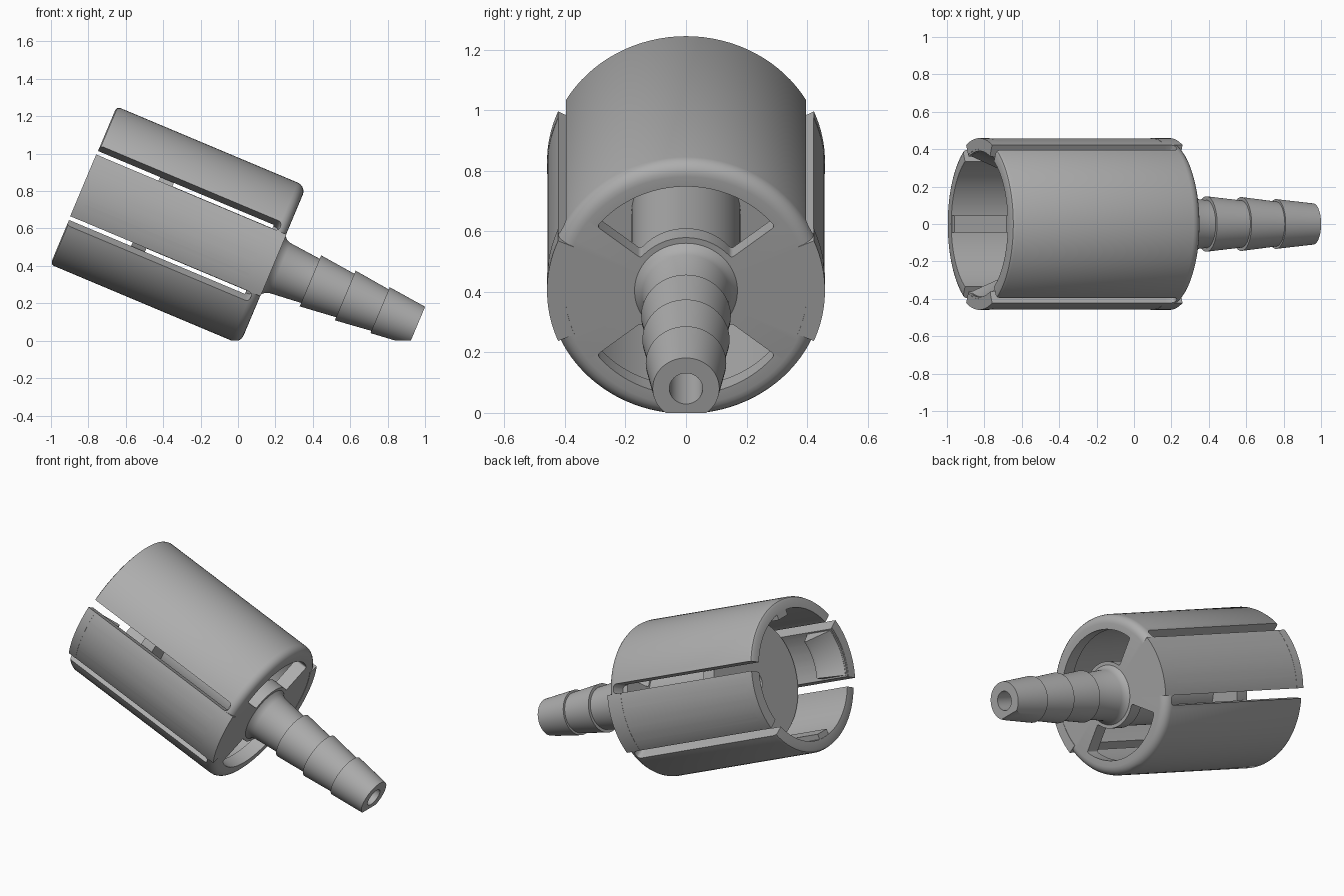
import bpy, bmesh, math
from mathutils import Matrix, Vector

if "Cube" in bpy.data.objects:
    bpy.data.objects.remove(bpy.data.objects["Cube"])

R = 0.458          # outer radius of the socket
SIDE = math.pi / 2  # direction of the side fingers around the axis

grey = bpy.data.materials.new("plain_grey")
grey.use_nodes = True
grey.diffuse_color = (0.42, 0.42, 0.42, 1)
grey.node_tree.nodes["Principled BSDF"].inputs["Base Color"].default_value = (0.42, 0.42, 0.42, 1)


def finish(name, bm):
    bmesh.ops.recalc_face_normals(bm, faces=bm.faces)
    mesh = bpy.data.meshes.new(name)
    bm.to_mesh(mesh)
    bm.free()
    mesh.materials.append(grey)
    ob = bpy.data.objects.new(name, mesh)
    bpy.context.collection.objects.link(ob)
    return ob


def revolve(name, profile, centre=0.0, half=math.pi, steps=96):
    """Sweep a closed (radius, height) outline about the axis, fully or as a sector."""
    full = half >= math.pi
    bm = bmesh.new()
    rows = []
    for i in range(steps if full else steps + 1):
        a = centre - half + 2 * half * i / steps
        rows.append([bm.verts.new((r * math.cos(a), r * math.sin(a), u)) for r, u in profile])
    n = len(profile)
    pairs = list(zip(rows, rows[1:])) + ([(rows[-1], rows[0])] if full else [])
    for p, q in pairs:
        for k in range(n):
            j = (k + 1) % n
            bm.faces.new((p[k], p[j], q[j], q[k]))
    if not full:
        bm.faces.new(rows[0])
        bm.faces.new(rows[-1])
    return finish(name, bm)


def rect(r0, r1, u0, u1):
    return [(r0, u0), (r1, u0), (r1, u1), (r0, u1)]


def box(name, low, high, angle=0.0):
    low, high = Vector(low), Vector(high)
    bm = bmesh.new()
    bmesh.ops.create_cube(bm, size=1)
    bmesh.ops.transform(bm, verts=bm.verts, matrix=Matrix.Rotation(angle, 4, "Z")
                        @ Matrix.Translation((low + high) / 2)
                        @ Matrix.Diagonal((*(high - low), 1)))
    return finish(name, bm)


def apply(ob, mod):
    bpy.ops.object.select_all(action="DESELECT")
    bpy.context.view_layer.objects.active = ob
    ob.select_set(True)
    bpy.ops.object.modifier_apply(modifier=mod.name)


def round_edges(ob, width):
    mod = ob.modifiers.new("round", "BEVEL")
    mod.width, mod.segments = width, 4
    mod.limit_method, mod.angle_limit = "ANGLE", math.radians(40)
    apply(ob, mod)


def combine(ob, other, operation):
    mod = ob.modifiers.new("combine", "BOOLEAN")
    mod.object, mod.operation, mod.solver = other, operation, "EXACT"
    apply(ob, mod)
    bpy.data.objects.remove(other)


# Socket, inner disc and tube, front plate and barbed nozzle in one outline
shoulder = [(R - 0.05 + 0.05 * math.cos(t), 1.05 + 0.05 * math.sin(t))
            for t in (math.pi / 2 * i / 5 for i in range(6))]
outline = [(0.055, 0.36), (0.37, 0.36), (0.37, 0.44), (0.18, 0.44), (0.18, 1.02),
           (0.39, 1.02), (0.39, 0), (R - 0.02, 0), (R - 0.006, 0.006), (R, 0.02)]
outline += shoulder
outline += [(0.17, 1.1), (0.155, 1.115), (0.145, 1.14), (0.128, 1.316)]
for start, end, wide, narrow in ((1.316, 1.518, 0.148, 0.126),
                                 (1.518, 1.72, 0.144, 0.12),
                                 (1.72, 1.935, 0.133, 0.11)):
    outline += [(wide, start), (narrow, end)]
outline.append((0.055, 1.935))
body = revolve("hose_connector", outline)

for side in (SIDE, -SIDE):
    # Square-edged ends of the side fingers
    for u0, u1 in ((1.0, 1.102), (-0.002, 0.05)):
        block = revolve("finger_end", rect(0.4, R + 0.001, u0, u1), side, math.radians(23), 16)
        combine(body, block, "UNION")
    # Snap lips inside the side fingers
    lip = revolve("snap_lip", [(0.41, 0.01), (0.388, 0.01), (0.32, 0.15), (0.32, 0.17), (0.41, 0.19)],
                  side, math.radians(21), 16)
    combine(body, lip, "UNION")

for angle in (0, math.pi):
    # Guide ribs inside the upper and lower fingers
    rib = box("guide_rib", (0.355, -0.045, 0.003), (0.42, 0.045, 0.355), angle)
    combine(body, rib, "UNION")
    # Windows through the front plate
    window = revolve("window_cutter", rect(0.19, 0.373, 0.9, 1.25), angle, math.radians(52), 32)
    round_edges(window, 0.04)
    combine(body, window, "DIFFERENCE")

# Four slots that part the fingers
for side in (SIDE, -SIDE):
    for turn in (-1, 1):
        slot = box("slot_cutter", (0.372, -0.029, -0.1), (0.56, 0.029, 1.055),
                   side + turn * math.radians(26.6))
        bm = bmesh.new()
        bm.from_mesh(slot.data)
        ends = [e for e in bm.edges if all(v.co.z > 1 for v in e.verts)
                and abs((e.verts[0].co - e.verts[1].co).length - 0.188) < 0.01]
        bmesh.ops.bevel(bm, geom=ends, offset=0.022, segments=4, profile=0.5, affect="EDGES")
        bm.to_mesh(slot.data)
        bm.free()
        combine(body, slot, "DIFFERENCE")

# Lean the axis down toward +x, then trim flat at the floor
tilt = math.radians(22.8)
c, s = math.cos(tilt), math.sin(tilt)
body.data.transform(Matrix(((s, 0, c, -0.826), (0, -1, 0, 0), (c, 0, -s, 0.83), (0, 0, 0, 1))))
combine(body, box("floor_cutter", (-2, -2, -1), (2, 2, 0)), "DIFFERENCE")

bpy.ops.object.select_all(action="DESELECT")
body.select_set(True)
bpy.context.view_layer.objects.active = body
bpy.ops.object.shade_smooth_by_angle(angle=math.radians(30))
